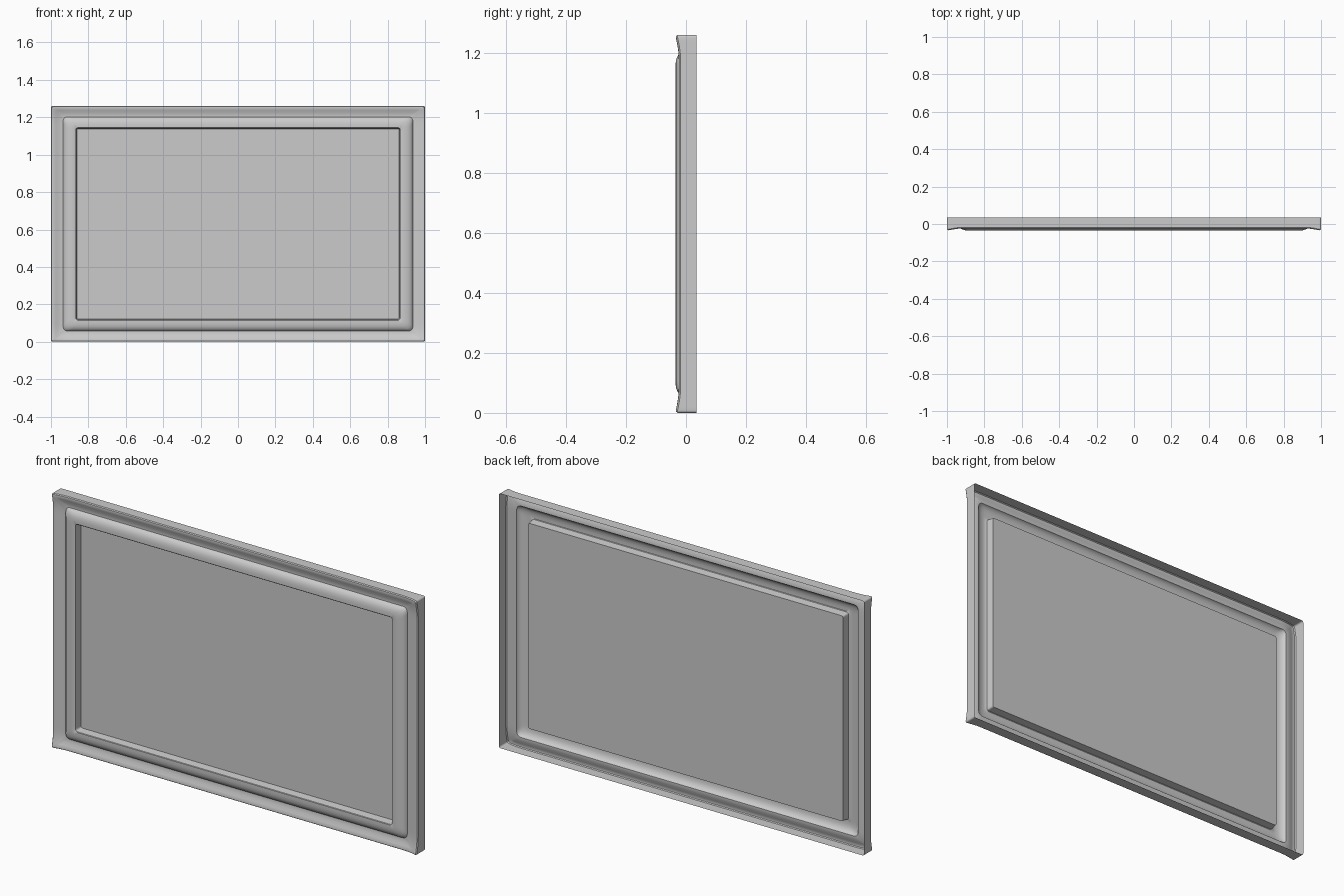
import bpy, bmesh, math

if "Cube" in bpy.data.objects:
    bpy.data.objects.remove(bpy.data.objects["Cube"])

W, H = 1.0, 0.63          # half width, half height

# Moulding cross-section: (inset from outer edge, y, corner radius)
PROFILE = [
    (0.000, 0.035, 0.008), (0.000, -0.018, 0.008), (0.004, -0.023, 0.008),
    (0.012, -0.024, 0.008), (0.026, -0.019, 0.010), (0.042, -0.014, 0.015),
    (0.056, -0.011, 0.020), (0.065, -0.011, 0.022), (0.068, -0.018, 0.025),
    (0.078, -0.027, 0.028), (0.094, -0.033, 0.028), (0.112, -0.035, 0.022),
    (0.130, -0.035, 0.012), (0.133, -0.033, 0.010), (0.138, 0.004, 0.008),
]
SIDE_STEPS = (0.10, 0.075, 0.05, 0.03, 0.012)   # extra points beside each corner


def corner(hx, hz, r):
    """Points of the upper right corner, running from the right side to the top."""
    pts = [(hx, hz - r - s) for s in SIDE_STEPS]
    for i in range(5):
        a = math.pi / 2 * i / 4
        pts.append((hx - r + r * math.cos(a), hz - r + r * math.sin(a)))
    pts += [(hx - r - s, hz) for s in reversed(SIDE_STEPS)]
    return pts


def ring(inset, y, r):
    c = corner(W - inset, H - inset * 0.88, r)
    loop = c + [(-x, z) for x, z in reversed(c)]
    loop += [(-x, -z) for x, z in c] + [(x, -z) for x, z in reversed(c)]
    out = []
    for x, z in loop:
        # the rim flares forward at the four corners only
        t = max(W - abs(x), H - abs(z))
        flare = max(0.0, 1 - t / 0.075) ** 1.5 if y < 0 else 0.0
        out.append((x, y - 0.012 * flare, z + H))
    return out


# Open-backed shell: rim, scooped groove, raised moulding and recess walls
bm = bmesh.new()
rings = [[bm.verts.new(p) for p in ring(*row)] for row in PROFILE]
for a, b in zip(rings, rings[1:]):
    n = len(a)
    for i in range(n):
        j = (i + 1) % n
        bm.faces.new((a[i], b[i], b[j], a[j]))
# Flat recessed panel
panel = bm.faces.new(rings[-1])
panel.normal_update()
bmesh.ops.recalc_face_normals(bm, faces=bm.faces[:])
panel.normal_update()
if panel.normal.y > 0:
    bmesh.ops.reverse_faces(bm, faces=bm.faces[:])

mesh = bpy.data.meshes.new("framed_panel")
bm.to_mesh(mesh)
bm.free()
obj = bpy.data.objects.new("framed_panel", mesh)
bpy.context.collection.objects.link(obj)
bpy.context.view_layer.objects.active = obj
obj.select_set(True)
bpy.ops.object.shade_smooth_by_angle(angle=math.radians(35))
